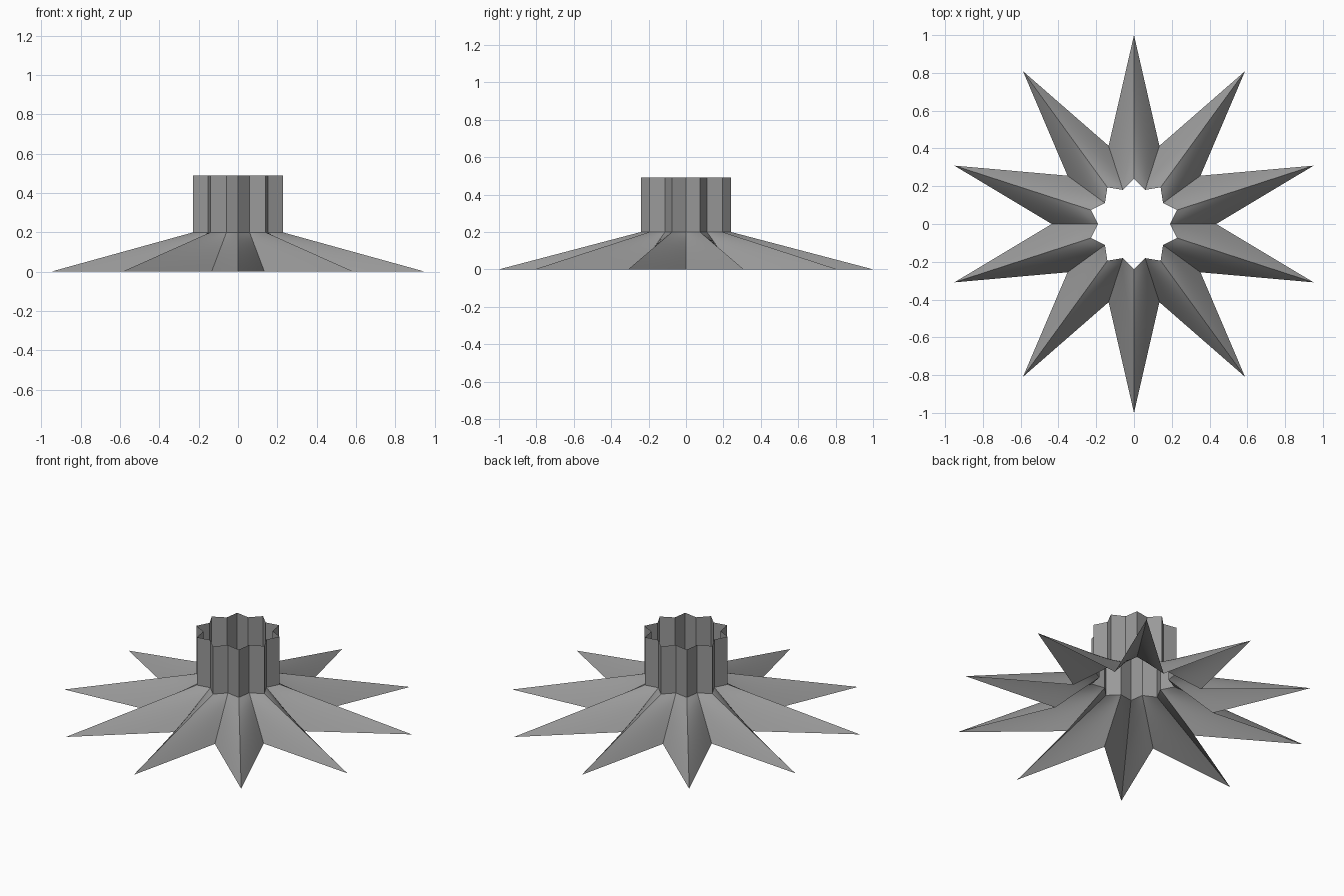
import bpy, bmesh
from math import sin, cos, pi
from mathutils import Vector

if "Cube" in bpy.data.objects:
    bpy.data.objects.remove(bpy.data.objects["Cube"])

POINTS = 10
SUB = 6  # divisions of each half petal

# Dark grey finish
grey = bpy.data.materials.new("dark_grey")
grey.diffuse_color = (0.32, 0.32, 0.32, 1.0)
grey.use_nodes = True
grey.node_tree.nodes["Principled BSDF"].inputs["Base Color"].default_value = grey.diffuse_color


def star(r_tip, r_valley, z, sub):
    """Closed star outline with straight, subdivided edges; a tip lies on +y."""
    corners = []
    for i in range(POINTS * 2):
        a = pi / 2 + i * pi / POINTS
        r = r_valley if i % 2 else r_tip
        corners.append(Vector((r * cos(a), r * sin(a), z)))
    return [c.lerp(corners[(i + 1) % len(corners)], k / sub)
            for i, c in enumerate(corners) for k in range(sub)]


def loft(name, low, high, rows, smooth):
    """Open shell ruled between two matching outlines."""
    bm = bmesh.new()
    rings = [[bm.verts.new(a.lerp(b, j / rows)) for a, b in zip(low, high)]
             for j in range(rows + 1)]
    n = len(low)
    for r0, r1 in zip(rings, rings[1:]):
        for i in range(n):
            k = (i + 1) % n
            bm.faces.new((r0[i], r0[k], r1[k], r1[i]))
    mesh = bpy.data.meshes.new(name)
    bm.to_mesh(mesh)
    bm.free()
    mesh.materials.append(grey)
    ob = bpy.data.objects.new(name, mesh)
    bpy.context.collection.objects.link(ob)
    if smooth:
        bpy.ops.object.select_all(action='DESELECT')
        ob.select_set(True)
        bpy.context.view_layer.objects.active = ob
        bpy.ops.object.shade_smooth_by_angle(angle=pi / 6)
    return ob


# Flared star skirt with twisted (ruled) petal halves
loft("star_skirt", star(1.0, 0.435, 0.0, SUB), star(0.24, 0.19, 0.2, SUB), 12, True)

# Straight fluted collar, open at the top
loft("fluted_collar", star(0.24, 0.19, 0.2, 1), star(0.24, 0.19, 0.49, 1), 1, False)
